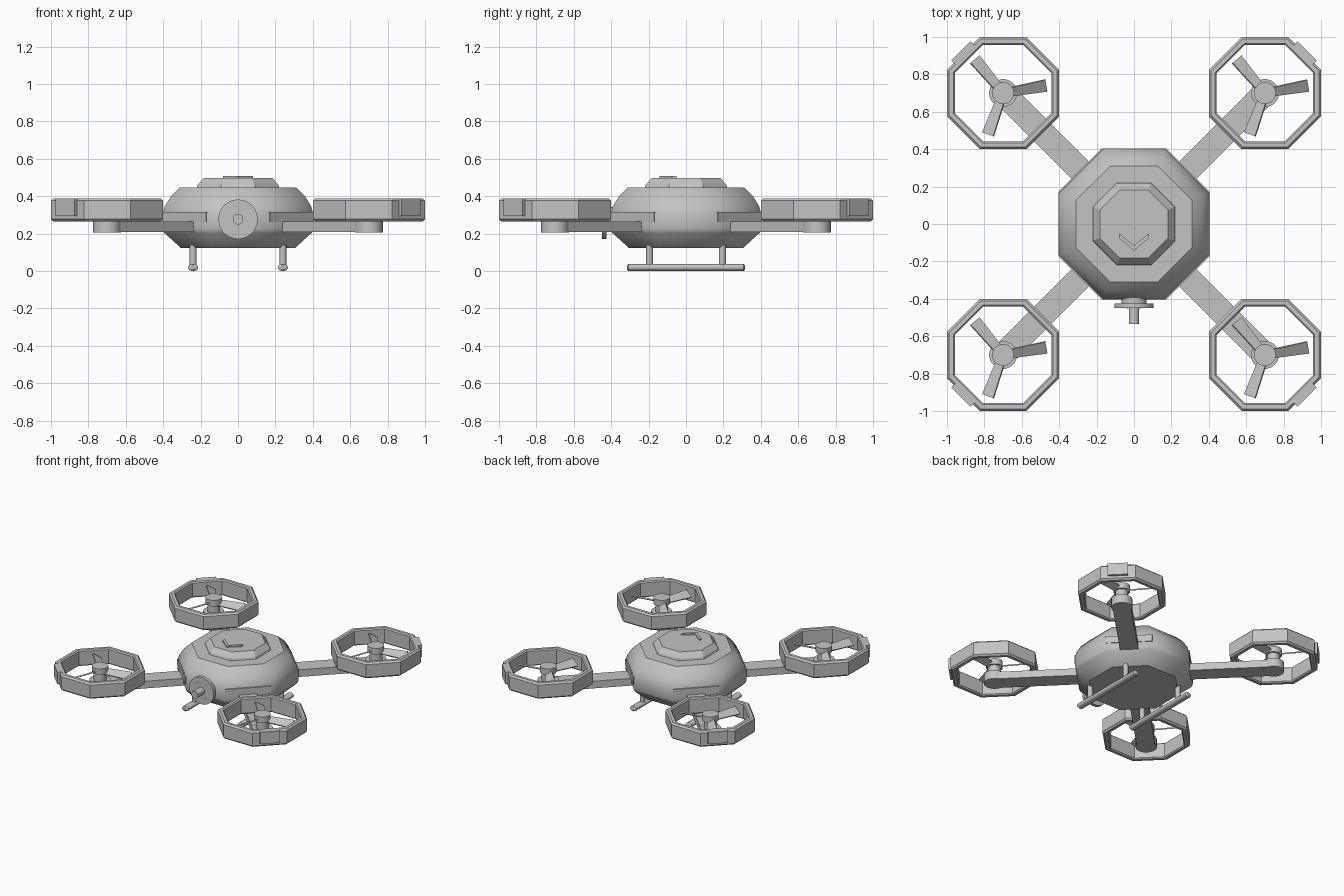
import bpy, bmesh
from math import pi, cos, sin, radians
from mathutils import Matrix, Vector

if "Cube" in bpy.data.objects:
    bpy.data.objects.remove(bpy.data.objects["Cube"], do_unlink=True)

GREY = (0.55, 0.55, 0.55, 1)
mat = bpy.data.materials.new("light_grey")
mat.use_nodes = True
mat.diffuse_color = GREY
mat.node_tree.nodes["Principled BSDF"].inputs["Base Color"].default_value = GREY


def finish(name, bm, matrix=Matrix(), smooth=None):
    """Turn a bmesh into a named object."""
    bmesh.ops.transform(bm, matrix=matrix, verts=bm.verts)
    bmesh.ops.recalc_face_normals(bm, faces=bm.faces)
    mesh = bpy.data.meshes.new(name)
    bm.to_mesh(mesh)
    bm.free()
    mesh.materials.append(mat)
    ob = bpy.data.objects.new(name, mesh)
    bpy.context.collection.objects.link(ob)
    if smooth:
        bpy.ops.object.select_all(action='DESELECT')
        ob.select_set(True)
        bpy.context.view_layer.objects.active = ob
        bpy.ops.object.shade_smooth_by_angle(angle=radians(smooth))
    return ob


def lathe(name, profile, sides=8, closed=False, matrix=Matrix(), smooth=None, soft_sides=False):
    """Spin (apothem, z) points; closed makes a ring, otherwise the ends are capped."""
    bm = bmesh.new()
    rings = []
    for r, z in profile:
        r /= cos(pi / sides)
        angles = [2 * pi * (i + 0.5) / sides for i in range(sides)]
        rings.append([bm.verts.new((r * cos(a), r * sin(a), z)) for a in angles])
    pairs = list(zip(rings, rings[1:]))
    if closed:
        pairs.append((rings[-1], rings[0]))
    for low, high in pairs:
        for i in range(sides):
            j = (i + 1) % sides
            face = bm.faces.new((low[i], low[j], high[j], high[i]))
            face.smooth = soft_sides
    if not closed:
        bm.faces.new(rings[0])
        bm.faces.new(rings[-1])
    return finish(name, bm, matrix, smooth)


def cylinder(name, r, z0, z1, matrix=Matrix(), sides=24):
    return lathe(name, [(r, z0), (r, z1)], sides, matrix=matrix, smooth=40)


def box(name, low, high, matrix=Matrix()):
    bm = bmesh.new()
    bmesh.ops.create_cube(bm, size=1)
    low, high = Vector(low), Vector(high)
    for v in bm.verts:
        v.co = (low + high) / 2 + v.co * (high - low)
    return finish(name, bm, matrix)


def prism(name, outline, z0, z1, matrix=Matrix()):
    bm = bmesh.new()
    face = bm.faces.new([bm.verts.new((x, y, z0)) for x, y in outline])
    top = bmesh.ops.extrude_face_region(bm, geom=[face])["geom"]
    for v in top:
        if isinstance(v, bmesh.types.BMVert):
            v.co.z = z1
    return finish(name, bm, matrix)


# Octagonal body and stepped lid
lathe("body_shell", [(0.305, 0.123), (0.395, 0.205), (0.403, 0.225), (0.403, 0.3),
                     (0.392, 0.345), (0.36, 0.397), (0.31, 0.447)], soft_sides=True)
lathe("top_lid", [(0.223, 0.44), (0.215, 0.462), (0.183, 0.498)])

# Raised direction marker on the lid
prism("direction_chevron", [(0, -0.142), (0.08, -0.075), (0.08, -0.05), (0, -0.115),
                            (-0.08, -0.05), (-0.08, -0.075)], 0.49, 0.507)

# Four rotor units, one on each diagonal
for fb, y in (("front", -0.7), ("back", 0.7)):
    for lr, x in (("left", 0.7), ("right", -0.7)):
        tag = f"{fb}_{lr}"
        diagonal = Matrix.Rotation(Vector((x, y)).angle_signed(Vector((1, 0))), 4, 'Z')
        hub = Matrix.Translation((x, y, 0))

        # Arm and its bracket on the body
        box(f"{tag}_arm", (0.3, -0.065, 0.208), (0.99, 0.065, 0.264), diagonal)
        box(f"{tag}_arm_bracket", (0.34, -0.165, 0.262), (0.408, 0.165, 0.315), diagonal)

        # Rotor guard with chamfered rims, and its outer lamp block
        lathe(f"{tag}_rotor_guard", [(0.288, 0.265), (0.3, 0.277), (0.3, 0.376), (0.288, 0.388),
                                     (0.266, 0.388), (0.258, 0.38), (0.258, 0.273), (0.266, 0.265)],
              closed=True, matrix=hub)
        box(f"{tag}_guard_lamp", (0.285, -0.072, 0.295), (0.319, 0.072, 0.388), hub @ diagonal)

        # Motor and spinner
        cylinder(f"{tag}_motor_base", 0.074, 0.207, 0.275, hub)
        cylinder(f"{tag}_motor_shaft", 0.045, 0.27, 0.34, hub)
        cylinder(f"{tag}_spinner", 0.058, 0.335, 0.382, hub)

        # Three pitched blades
        for i in range(3):
            turn = Matrix.Rotation(radians(10 + 120 * i), 4, 'Z')
            pitch = Matrix.Rotation(radians(30), 4, 'X')
            place = hub @ Matrix.Translation((0, 0, 0.345)) @ turn @ pitch
            prism(f"{tag}_blade_{i + 1}", [(0.03, -0.026), (0.235, -0.036),
                                           (0.235, 0.036), (0.03, 0.026)], -0.005, 0.005, place)

# Nose sensor, its axis pointing forward
nose = Matrix.Translation((0, 0, 0.277)) @ Matrix.Rotation(pi / 2, 4, 'X')
cylinder("sensor_neck", 0.066, 0.38, 0.43, nose)
cylinder("sensor_disc", 0.105, 0.425, 0.45, nose, 32)
cylinder("sensor_barrel", 0.028, 0.44, 0.535, nose, 16)
for sx in (-1, 1):
    for sz in (-1, 1):
        bolt = nose @ Matrix.Translation((sx * 0.035, sz * 0.053, 0))
        cylinder("sensor_bolt", 0.005, 0.44, 0.453, bolt, 8)

# Landing skids and struts
for side, x in (("left", 0.24), ("right", -0.24)):
    skid = Matrix.Translation((x, 0, 0.019)) @ Matrix.Diagonal((1.4, 1, 1, 1)) \
        @ Matrix.Rotation(pi / 2, 4, 'X')
    lathe(f"{side}_skid", [(0.012, -0.315), (0.019, -0.308), (0.019, 0.308), (0.012, 0.315)],
          12, matrix=skid, smooth=40)
    for fb, y in (("front", -0.195), ("back", 0.195)):
        cylinder(f"{side}_{fb}_strut", 0.018, 0.02, 0.14, Matrix.Translation((x, y, 0)), 12)
